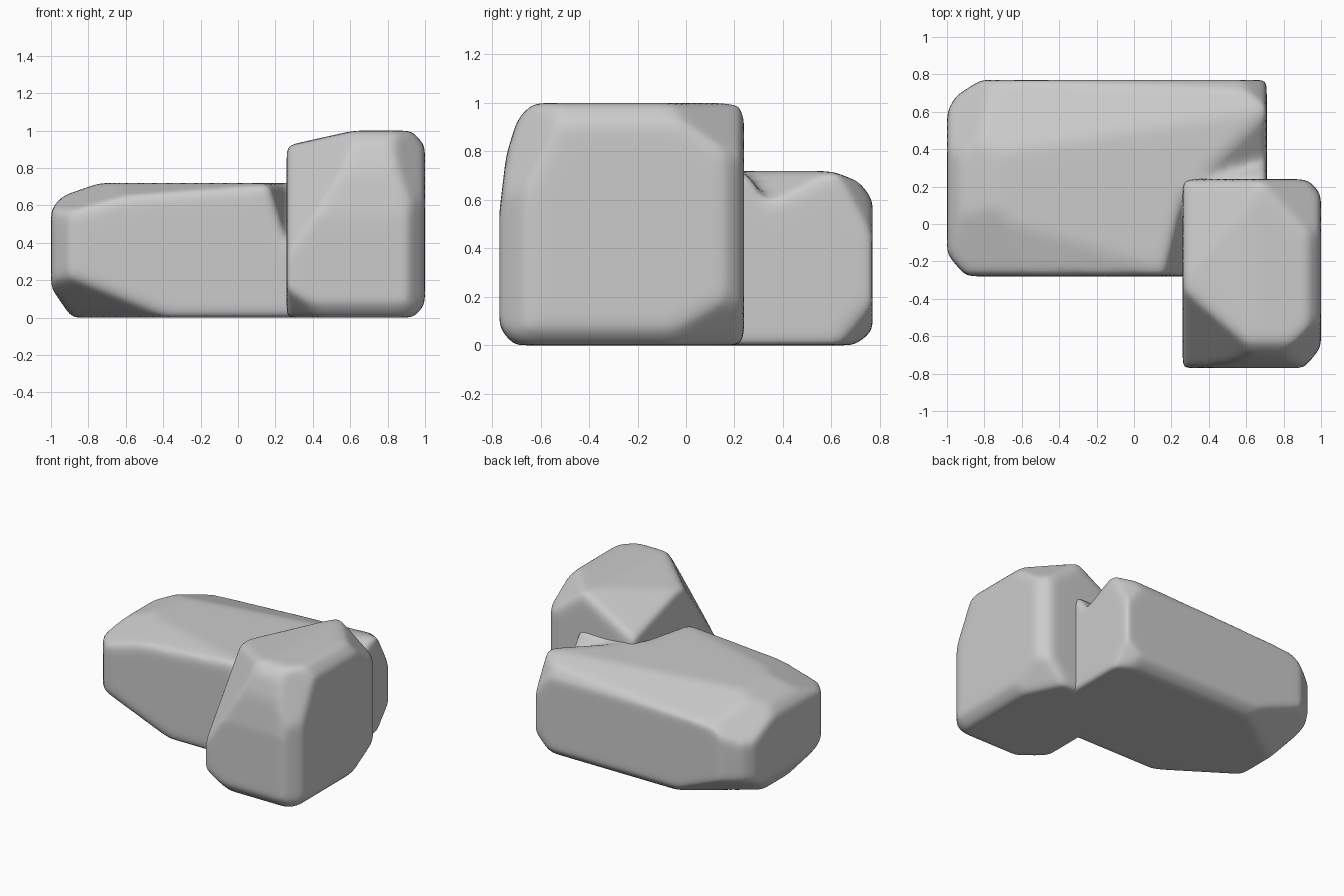
import bpy, bmesh
from mathutils import Vector

if "Cube" in bpy.data.objects:
    bpy.data.objects.remove(bpy.data.objects["Cube"])


def make_object(name, bm):
    bmesh.ops.recalc_face_normals(bm, faces=bm.faces)
    mesh = bpy.data.meshes.new(name)
    bm.to_mesh(mesh)
    bm.free()
    ob = bpy.data.objects.new(name, mesh)
    bpy.context.collection.objects.link(ob)
    return ob


def hull(name, points):
    bm = bmesh.new()
    for p in points:
        bm.verts.new(p)
    bmesh.ops.convex_hull(bm, input=bm.verts)
    return make_object(name, bm)


def chipped_block(name, lo, hi, cuts):
    """Box trimmed by planes, each given by three points; the centre side is kept."""
    bm = bmesh.new()
    bmesh.ops.create_cube(bm, size=1)
    lo, hi = Vector(lo), Vector(hi)
    mid, size = (lo + hi) / 2, hi - lo
    for v in bm.verts:
        v.co = mid + v.co * size
    for a, b, c in cuts:
        a, b, c = Vector(a), Vector(b), Vector(c)
        n = (b - a).cross(c - a).normalized()
        if n.dot(mid - a) > 0:
            n = -n
        bmesh.ops.bisect_plane(bm, geom=bm.verts[:] + bm.edges[:] + bm.faces[:], dist=1e-5,
                               plane_co=a, plane_no=n, clear_outer=True)
        pts = [v.co.copy() for v in bm.verts]
        bm.clear()
        for p in pts:
            bm.verts.new(p)
        bmesh.ops.convex_hull(bm, input=bm.verts)
        bmesh.ops.dissolve_limit(bm, angle_limit=0.002, verts=bm.verts, edges=bm.edges)
    return make_object(name, bm)


def carve(ob, cutter):
    mod = ob.modifiers.new("carve", 'BOOLEAN')
    mod.operation = 'DIFFERENCE'
    mod.solver = 'EXACT'
    mod.object = cutter
    bpy.context.view_layer.objects.active = ob
    bpy.ops.object.modifier_apply(modifier=mod.name)
    bpy.data.objects.remove(cutter)


def soften(ob, rounds):
    rem = ob.modifiers.new("remesh", 'REMESH')
    rem.mode = 'VOXEL'
    rem.voxel_size = 0.022
    rem.use_smooth_shade = True
    smo = ob.modifiers.new("soften", 'SMOOTH')
    smo.factor = 0.5
    smo.iterations = rounds


# Long low block
low = chipped_block("low_block", (-1, -.28, 0), (.71, .77, .72), [
    ((.2, -.28, .71), (-.6, -.28, .65), (-.7, .02, .72)),     # top front edge
    ((-.6, -.28, .65), (-.96, -.28, .55), (-.8, .15, .72)),   # top front left
    ((.6, .77, .66), (-.85, .77, .58), (-.75, .38, .72)),     # top back
    ((0, .70, .70), (.5, .70, .70), (0, .77, .60)),           # top back edge
    ((-1, .43, .57), (-.74, .77, .59), (-.8, .42, .72)),      # top back left corner
    ((-1, 0, .58), (-.93, 0, .66), (-1, .3, .58)),            # top left edge
    ((-.94, 0, .65), (-.74, 0, .72), (-.94, .3, .65)),        # top left edge, upper
    ((.71, .63, .70), (.71, .77, .44), (.5, .77, .70)),       # top back right corner
    ((.53, .77, 0), (.71, .77, .18), (.71, .62, 0)),          # bottom back right corner
    ((0, .77, .06), (.5, .77, .06), (0, .70, 0)),             # bottom back edge
    ((-1, .5, .12), (-.98, .77, .26), (-.4, .77, .03)),       # bottom back left corner
    ((-.45, -.28, .04), (-.95, -.28, .24), (-.92, .1, 0)),    # bottom front left corner
    ((-1, 0, .16), (-.91, 0, .03), (-1, .3, .16)),            # bottom left edge
    ((-1, .6, 0), (-.95, .69, 0), (-1, .6, .5)),              # left back upright edge
    ((-.96, .68, 0), (-.82, .77, 0), (-.96, .68, .5)),
    ((-1, -.16, 0), (-.90, -.28, 0), (-1, -.16, .5)),         # left front upright edge
])
# Slope and shallow valley where the low block meets the tall one
carve(low, hull("slope_cutter", [(.14, -.32, .75), (.27, .22, .75), (.26, -.32, .36),
                                 (.6, -.32, .75), (.6, .15, .75), (.6, -.32, .36)]))
carve(low, hull("valley_cutter", [(.27, .21, .74), (.69, .62, .74), (.78, .66, .74),
                                  (.78, .24, .74), (.78, .36, .56)]))
soften(low, 18)

# Tall block
tall = chipped_block("tall_block", (.26, -.77, 0), (1, .24, 1), [
    ((.26, -.77, .34), (.26, -.34, .93), (.65, -.7, .98)),    # top front left corner
    ((1, -.77, .42), (1, -.5, .97), (.74, -.77, .96)),        # top front right corner
    ((.26, .24, .75), (.66, .24, .985), (.26, -.34, .935)),   # top back left corner
    ((1, -.02, .92), (.66, .24, 1), (1, .24, .74)),           # top back right corner
    ((.26, 0, .92), (.62, 0, 1), (.26, .2, .92)),             # top left edge
    ((1, 0, .92), (.93, 0, 1), (1, .2, .92)),                 # top right edge
    ((.3, -.77, .55), (.8, -.77, .55), (.5, -.74, .8)),       # front lean
    ((.3, -.75, .76), (.8, -.75, .76), (.5, -.69, .95)),
    ((.3, -.70, .93), (.8, -.70, .93), (.5, -.63, 1)),        # top front edge
    ((1, -.66, 0), (.91, -.77, 0), (1, -.66, .5)),            # right front upright edge
    ((1, .16, 0), (.93, .24, 0), (1, .16, .5)),               # right back upright edge
    ((1, -.6, 0), (.83, -.77, 0), (1, -.77, .13)),            # bottom front right corner
    ((.26, -.56, 0), (.5, -.77, 0), (.26, -.77, .15)),        # bottom front left corner
    ((1, -.1, .04), (1, .24, .24), (.8, .24, 0)),             # bottom back right corner
    ((1, 0, .07), (.94, 0, 0), (1, -.4, .07)),                # bottom right edge
    ((.5, -.77, .07), (.5, -.71, 0), (.8, -.77, .07)),        # bottom front edge
])
soften(tall, 18)
